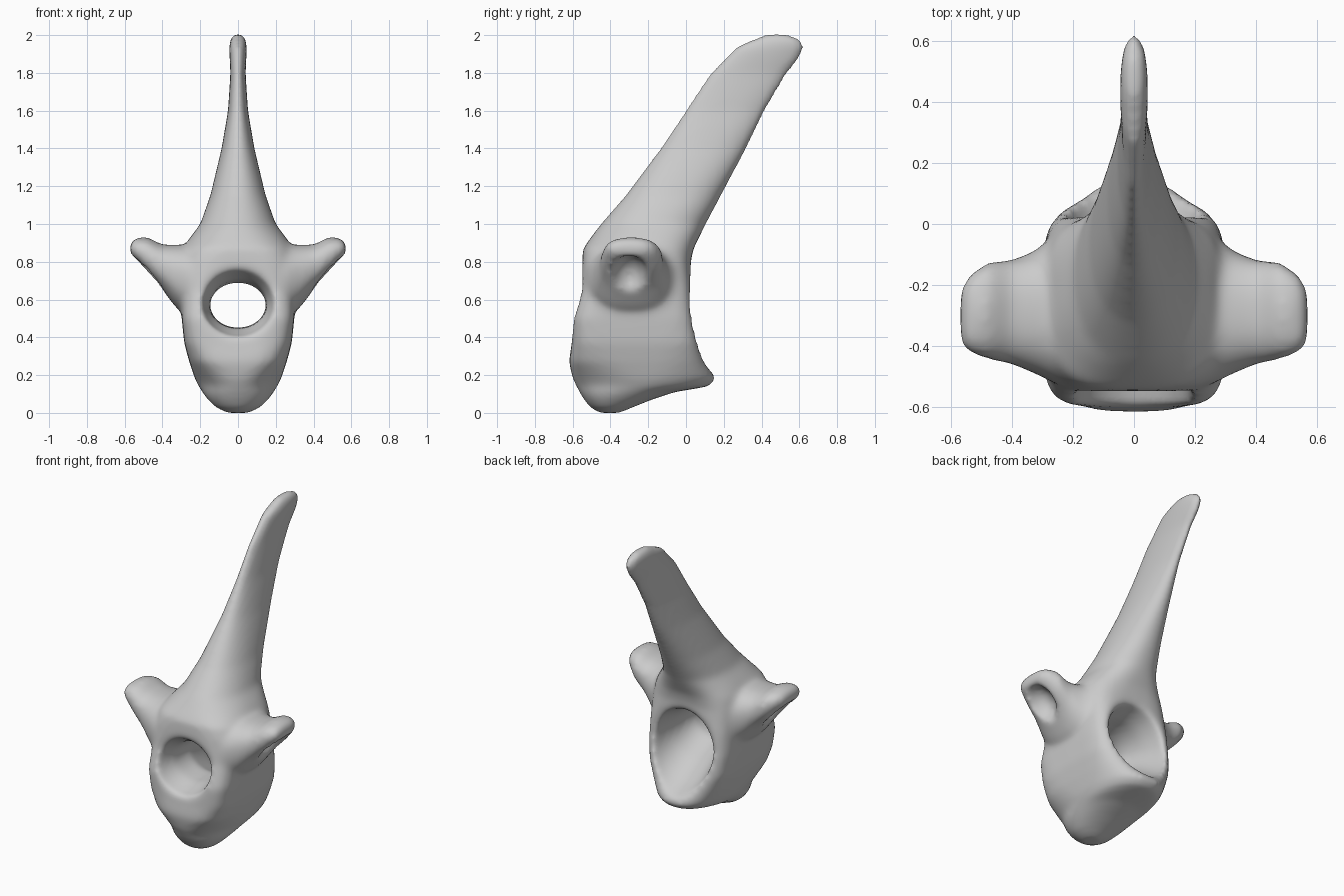
import bpy, bmesh
from math import cos, sin, tau

cube = bpy.data.objects.get("Cube")
if cube:
    bpy.data.objects.remove(cube, do_unlink=True)

bone = bpy.data.materials.new("bone grey")
bone.use_nodes = True
colour = (0.6, 0.6, 0.6, 1)
bone.diffuse_color = colour
bone.node_tree.nodes["Principled BSDF"].inputs["Base Color"].default_value = colour

SIDES = 48


def oval(n):
    """Unit superellipse; a higher n gives squarer corners."""
    for i in range(SIDES):
        c, s = cos(tau * i / SIDES), sin(tau * i / SIDES)
        yield (abs(c) ** (2 / n) * (1 if c > 0 else -1),
               abs(s) ** (2 / n) * (1 if s > 0 else -1))


def loft(name, rings):
    """Closed skin through a row of rings."""
    bm = bmesh.new()
    rows = [[bm.verts.new(p) for p in ring] for ring in rings]
    for a, b in zip(rows, rows[1:]):
        for i in range(SIDES):
            j = (i + 1) % SIDES
            bm.faces.new((a[i], a[j], b[j], b[i]))
    bm.faces.new(rows[0])
    bm.faces.new(rows[-1])
    bmesh.ops.recalc_face_normals(bm, faces=bm.faces)
    mesh = bpy.data.meshes.new(name)
    bm.to_mesh(mesh)
    bm.free()
    mesh.materials.append(bone)
    ob = bpy.data.objects.new(name, mesh)
    bpy.context.collection.objects.link(ob)
    return ob


def ball(name, centre, radii):
    bpy.ops.mesh.primitive_uv_sphere_add(segments=24, ring_count=16, location=centre)
    ob = bpy.context.object
    ob.name, ob.scale = name, radii
    ob.data.materials.append(bone)
    return ob


# Body and spine: height, half width, front y, back y, squareness
levels = [
    (0, .06, -.46, -.35, 2), (.03, .12, -.51, -.28, 2), (.07, .16, -.54, -.18, 2.2),
    (.11, .19, -.565, -.06, 2.2), (.14, .208, -.58, .12, 2.1), (.18, .228, -.6, .16, 2.3),
    (.27, .258, -.62, .11, 3.5), (.37, .285, -.605, .075, 5), (.5, .298, -.6, .045, 6),
    (.65, .3, -.56, .035, 5), (.8, .3, -.55, .025, 3.8), (.87, .29, -.545, .04, 3),
    (.92, .26, -.51, .065, 2.5), (1, .2, -.45, .105, 2.2), (1.15, .147, -.32, .185, 2.2),
    (1.4, .087, -.135, .32, 2.2), (1.6, .053, -.005, .42, 2.2), (1.8, .04, .125, .54, 2.2),
    (1.87, .044, .195, .6, 2.2), (1.94, .047, .265, .63, 2.2), (1.98, .042, .36, .605, 2.2),
    (2.005, .022, .42, .54, 2)]
vertebra = loft("vertebra", [
    [(u * w, (f + b) / 2 + v * (b - f) / 2, z) for u, v in oval(n)]
    for z, w, f, b, n in levels])

# Central canal, flaring at both ends: y, centre z, half width, half height
canal = loft("canal_cutter", [
    [(u * rx, y, cz + v * rz) for u, v in oval(2)]
    for y, cz, rx, rz in [
        (-.75, .59, .22, .21), (-.56, .59, .19, .18), (-.45, .575, .155, .13),
        (-.3, .57, .147, .118), (-.12, .54, .18, .175), (.03, .515, .215, .245),
        (.12, .505, .23, .28), (.25, .49, .25, .32)]])

# Side wings: x, centre y, centre z, half depth, half height
wing = [
    (.1, -.28, .68, .26, .22), (.25, -.28, .69, .25, .2), (.33, -.29, .725, .2, .165),
    (.4, -.29, .77, .172, .12), (.48, -.285, .83, .16, .1), (.54, -.295, .865, .13, .062),
    (.572, -.305, .87, .09, .03)]
solids, cutters = [], [canal]
for side, sign in (("left", 1), ("right", -1)):
    solids.append(loft(side + "_wing", [
        [(sign * x, cy + u * ry, cz + v * rz) for u, v in oval(2.4)]
        for x, cy, cz, ry, rz in wing]))
    cutters.append(ball(side + "_hollow_cutter", (sign * .51, -.3, .71), (.13, .1, .13)))

# Merge the parts, cut the openings, then melt the joins together
for parts, operation in ((solids, 'UNION'), (cutters, 'DIFFERENCE')):
    for part in parts:
        mod = vertebra.modifiers.new(part.name, 'BOOLEAN')
        mod.operation, mod.object, mod.solver = operation, part, 'EXACT'
remesh = vertebra.modifiers.new("remesh", 'REMESH')
remesh.mode, remesh.voxel_size, remesh.use_smooth_shade = 'VOXEL', .016, True
smooth = vertebra.modifiers.new("smooth", 'SMOOTH')
smooth.factor, smooth.iterations = .5, 16

bpy.ops.object.select_all(action='DESELECT')
vertebra.select_set(True)
bpy.context.view_layer.objects.active = vertebra
for mod in list(vertebra.modifiers):
    bpy.ops.object.modifier_apply(modifier=mod.name)
for part in solids + cutters:
    bpy.data.objects.remove(part, do_unlink=True)
bpy.ops.object.shade_smooth()
